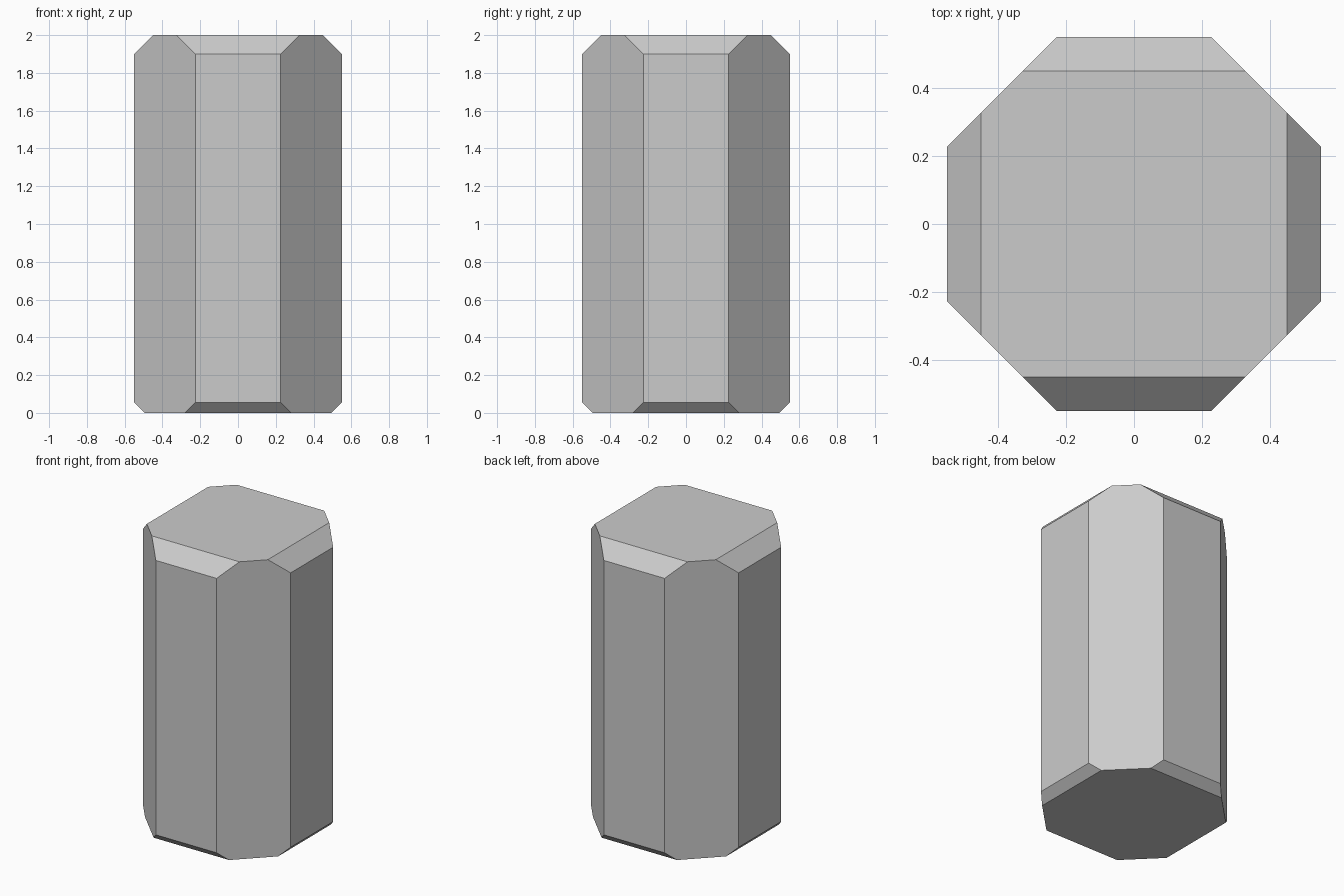
import bpy, bmesh

if "Cube" in bpy.data.objects:
    bpy.data.objects.remove(bpy.data.objects["Cube"])

S = 0.776  # diagonal sides stay vertical: |x| + |y| = S
# (height, half-width) levels: bottom bevel, shaft, top bevel
LEVELS = [(0.0, 0.495), (0.055, 0.55), (1.9, 0.55), (2.0, 0.45)]


def octagon(bm, z, r):
    """Eight corners, counter-clockwise, with flats at distance r."""
    q = S - r
    pts = [(r, -q), (r, q), (q, r), (-q, r), (-r, q), (-r, -q), (-q, -r), (q, -r)]
    return [bm.verts.new((x, y, z)) for x, y in pts]


# Octagonal column, bevelled only on the four axis-facing sides
bm = bmesh.new()
rings = [octagon(bm, z, r) for z, r in LEVELS]
for a, b in zip(rings, rings[1:]):
    for i in range(8):
        j = (i + 1) % 8
        bm.faces.new((a[i], a[j], b[j], b[i]))
bm.faces.new(rings[0][::-1])
bm.faces.new(rings[-1])
# Merge each diagonal side into one flat face
bmesh.ops.dissolve_limit(bm, angle_limit=0.01, verts=bm.verts, edges=bm.edges)
bmesh.ops.recalc_face_normals(bm, faces=bm.faces)

mesh = bpy.data.meshes.new("octagonal_column")
bm.to_mesh(mesh)
bm.free()
column = bpy.data.objects.new("octagonal_column", mesh)
bpy.context.collection.objects.link(column)
